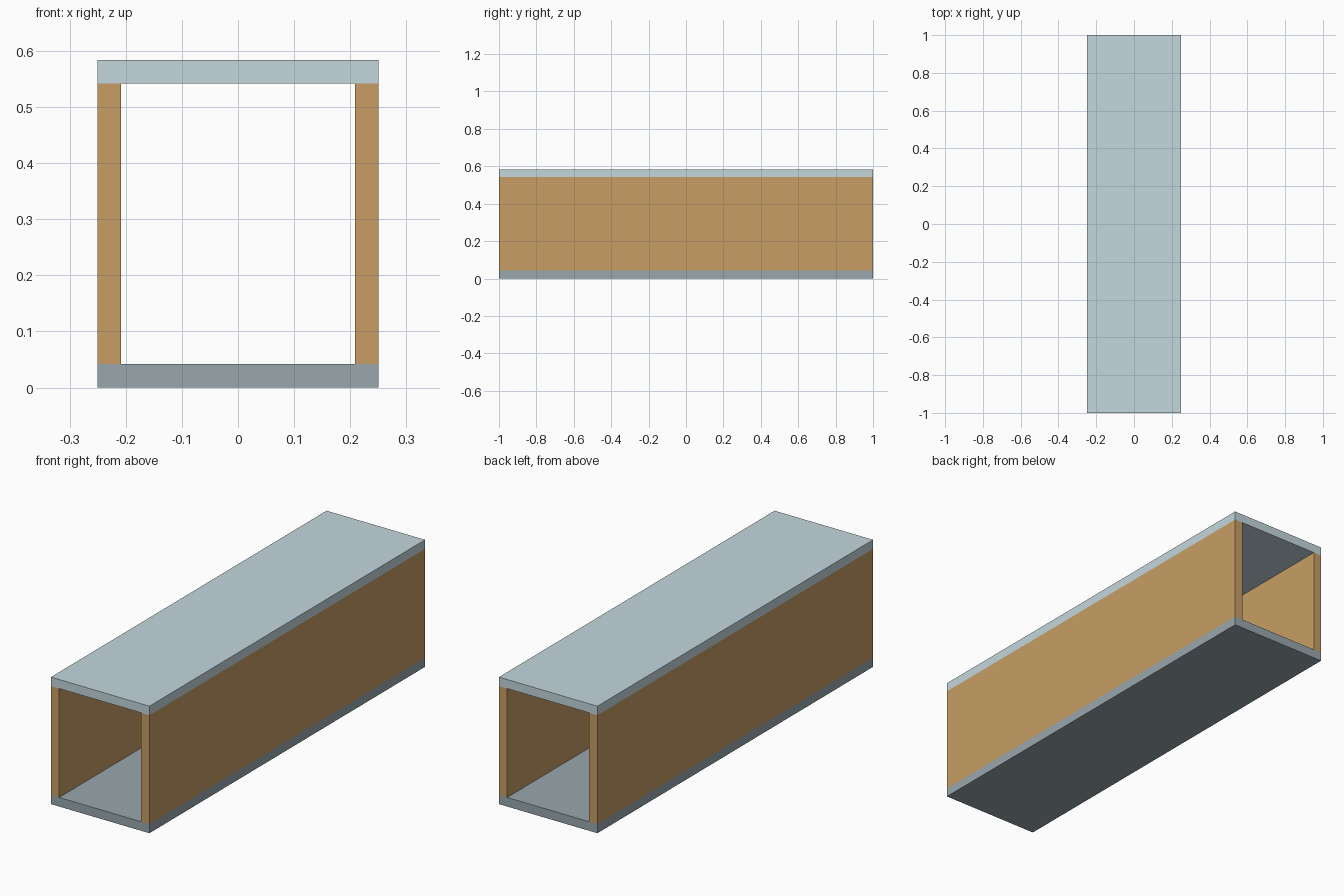
import bpy

if "Cube" in bpy.data.objects:
    bpy.data.objects.remove(bpy.data.objects["Cube"])

W, L, T, H = 0.5, 2.0, 1 / 24, 0.5   # outer width, length, panel thickness, wall height


def material(name, rgb):
    m = bpy.data.materials.new(name)
    m.diffuse_color = (*rgb, 1)
    m.use_nodes = True
    m.node_tree.nodes["Principled BSDF"].inputs["Base Color"].default_value = m.diffuse_color
    return m


def panel(name, center, size, mat):
    bpy.ops.mesh.primitive_cube_add(size=1, location=center)
    ob = bpy.context.object
    ob.name = name
    ob.scale = size
    bpy.ops.object.transform_apply(location=False, rotation=False, scale=True)
    ob.data.materials.append(mat)
    return ob


wood = material("wood", (0.57, 0.34, 0.13))
pale = material("pale_blue", (0.55, 0.68, 0.72))
slate = material("slate_grey", (0.32, 0.39, 0.42))

# Floor and lid span the full width
panel("bottom_panel", (0, 0, T / 2), (W, L, T), slate)
panel("top_panel", (0, 0, T + H + T / 2), (W, L, T), pale)

# Side walls stand between floor and lid, ends left open
for side, s in (("left", -1), ("right", 1)):
    panel(f"{side}_wall", (s * (W - T) / 2, 0, T + H / 2), (T, L, H), wood)
